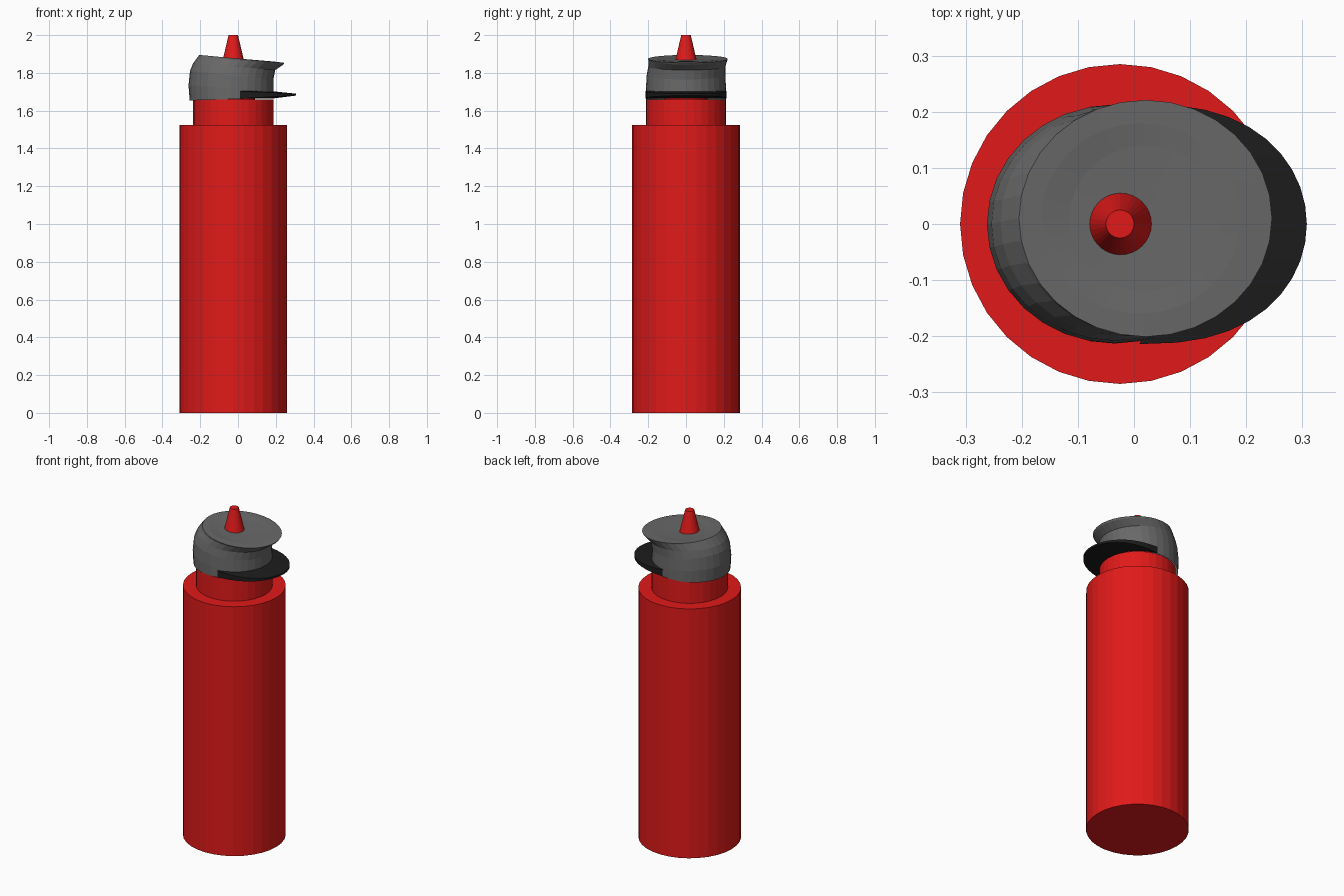
import bpy, bmesh
from math import sin, cos, pi

if "Cube" in bpy.data.objects:
    bpy.data.objects.remove(bpy.data.objects["Cube"])

N = 32
AXIS = -0.025


def material(name, rgb):
    m = bpy.data.materials.new(name)
    m.diffuse_color = (*rgb, 1)
    m.use_nodes = True
    m.node_tree.nodes["Principled BSDF"].inputs["Base Color"].default_value = m.diffuse_color
    return m


def finish(name, bm, mat=None):
    bmesh.ops.recalc_face_normals(bm, faces=bm.faces)
    me = bpy.data.meshes.new(name)
    bm.to_mesh(me)
    bm.free()
    ob = bpy.data.objects.new(name, me)
    bpy.context.collection.objects.link(ob)
    if mat:
        me.materials.append(mat)
    return ob


def bridge(bm, a, b, closed=True):
    n = len(a)
    for i in range(n if closed else n - 1):
        j = (i + 1) % n
        bm.faces.new((a[i], a[j], b[j], b[i]))


def lathe(name, profile, mat):
    bm = bmesh.new()
    rings = [[bm.verts.new((AXIS + r * cos(2 * pi * i / N), r * sin(2 * pi * i / N), z))
              for i in range(N)] for r, z in profile]
    for a, b in zip(rings, rings[1:]):
        bridge(bm, a, b)
    bm.faces.new(rings[0])
    bm.faces.new(rings[-1])
    return finish(name, bm, mat)


red = material("red", (0.75, 0.01, 0.01))
black = material("black", (0.012, 0.012, 0.012))
grey = material("grey", (0.14, 0.14, 0.14))

# bottle with stepped neck, and the nozzle poking through the cap
lathe("bottle", [(0.285, 0), (0.285, 1.525), (0.212, 1.525), (0.212, 1.66)], red)
lathe("nozzle", [(0.115, 1.66), (0.056, 1.868), (0.025, 2.0)], red)

# cap crown: tilted elliptical rings (x left, x right, y radius, y centre, z left, z right)
rings = [
    (-0.256, 0.187, 0.213, 0.0, 1.654, 1.668),
    (-0.262, 0.188, 0.212, 0.0, 1.735, 1.705),
    (-0.254, 0.187, 0.208, 0.0, 1.81, 1.765),
    (-0.238, 0.197, 0.204, 0.004, 1.85, 1.815),
    (-0.212, 0.240, 0.208, 0.01, 1.886, 1.844),
    (-0.205, 0.246, 0.211, 0.01, 1.895, 1.853),
    (-0.165, 0.190, 0.170, 0.01, 1.890, 1.860),
    (-0.115, 0.155, 0.130, 0.01, 1.880, 1.862),
]
bm = bmesh.new()
loops = []
for xl, xr, ry, cy, zl, zr in rings:
    loop = []
    for i in range(N):
        c, s = cos(2 * pi * i / N), sin(2 * pi * i / N)
        loop.append(bm.verts.new(((xl + xr) / 2 + (xr - xl) / 2 * c, cy + ry * s,
                                  (zl + zr) / 2 + (zr - zl) / 2 * c)))
    loops.append(loop)
for a, b in zip(loops, loops[1:]):
    bridge(bm, a, b)
mid = bm.verts.new((0.02, 0.01, 1.868))
for i in range(N):
    bm.faces.new((loops[-1][i], loops[-1][(i + 1) % N], mid))
finish("cap_crown", bm, grey)

# visor: crescent that thins out toward the front tip
bm = bmesh.new()
inner_top, outer_top, outer_low, inner_low = [], [], [], []
M = 20
for k in range(M + 1):
    s = -pi / 2 + pi * k / M
    reach = max(cos(s), 0) ** 0.8
    xi, yi = -0.03 + 0.21 * cos(s * 0.87), 0.211 * sin(s * 0.87)
    xo, yo = 0.01 + 0.298 * reach, 0.214 * sin(s)
    inner_top.append(bm.verts.new((xi, yi, 1.703)))
    outer_top.append(bm.verts.new((xo, yo, 1.703 - 0.013 * reach)))
    outer_low.append(bm.verts.new((xo, yo, 1.664 + 0.016 * reach)))
    inner_low.append(bm.verts.new((xi, yi, 1.664)))
strips = [inner_top, outer_top, outer_low, inner_low]
for a, b in zip(strips, strips[1:] + strips[:1]):
    bridge(bm, a, b, closed=False)
for e in (0, M):
    bm.faces.new([s[e] for s in strips])
finish("visor", bm, black)
